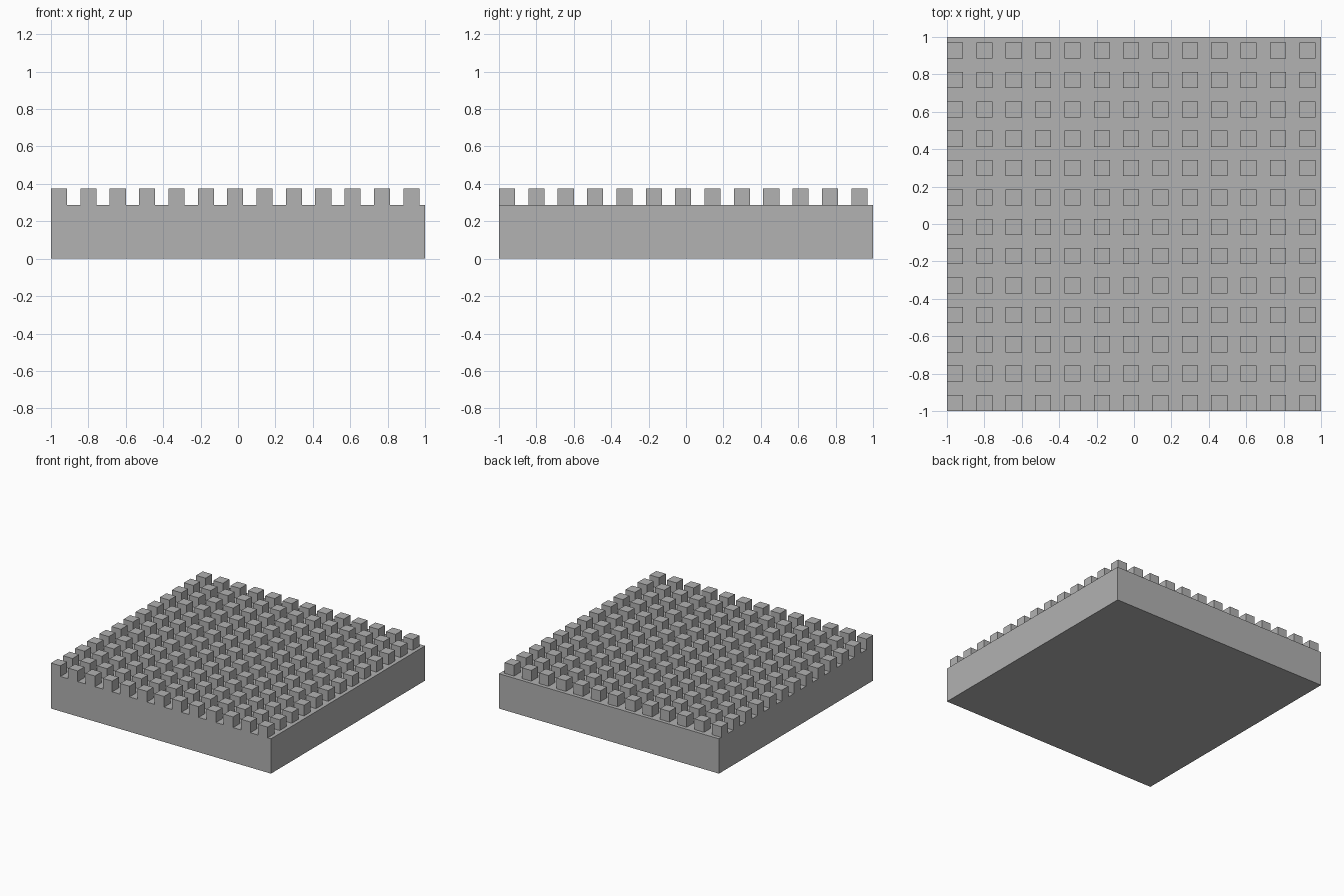
import bpy
import bmesh
from mathutils import Matrix, Vector

cube = bpy.data.objects.get("Cube")
if cube:
    bpy.data.objects.remove(cube, do_unlink=True)

SLAB_HEIGHT = 0.286
STUD_SIZE = 0.086
STUD_HEIGHT = 0.088
PITCH = 0.157
COUNT = 13

grey = bpy.data.materials.new("mid_grey")
grey.use_nodes = True
colour = (0.445, 0.445, 0.445, 1.0)
grey.diffuse_color = colour
grey.node_tree.nodes["Principled BSDF"].inputs["Base Color"].default_value = colour


def box(name, low, size):
    """Flat-shaded box from its lowest corner and its size."""
    bm = bmesh.new()
    centre = Vector(low) + Vector(size) / 2
    matrix = Matrix.Translation(centre) @ Matrix.Diagonal((*size, 1))
    bmesh.ops.create_cube(bm, size=1, matrix=matrix)
    mesh = bpy.data.meshes.new(name)
    bm.to_mesh(mesh)
    bm.free()
    mesh.materials.append(grey)
    obj = bpy.data.objects.new(name, mesh)
    bpy.context.collection.objects.link(obj)
    return obj


# Base slab
box("base_slab", (-1, -1, 0), (2, 2, SLAB_HEIGHT))

# Grid of square studs, starting flush with the front right corner
studs = box("studs", (-1, -1, SLAB_HEIGHT), (STUD_SIZE, STUD_SIZE, STUD_HEIGHT))
for name, step in (("columns", (PITCH, 0, 0)), ("rows", (0, PITCH, 0))):
    array = studs.modifiers.new(name, 'ARRAY')
    array.count = COUNT
    array.use_relative_offset = False
    array.use_constant_offset = True
    array.constant_offset_displace = step
